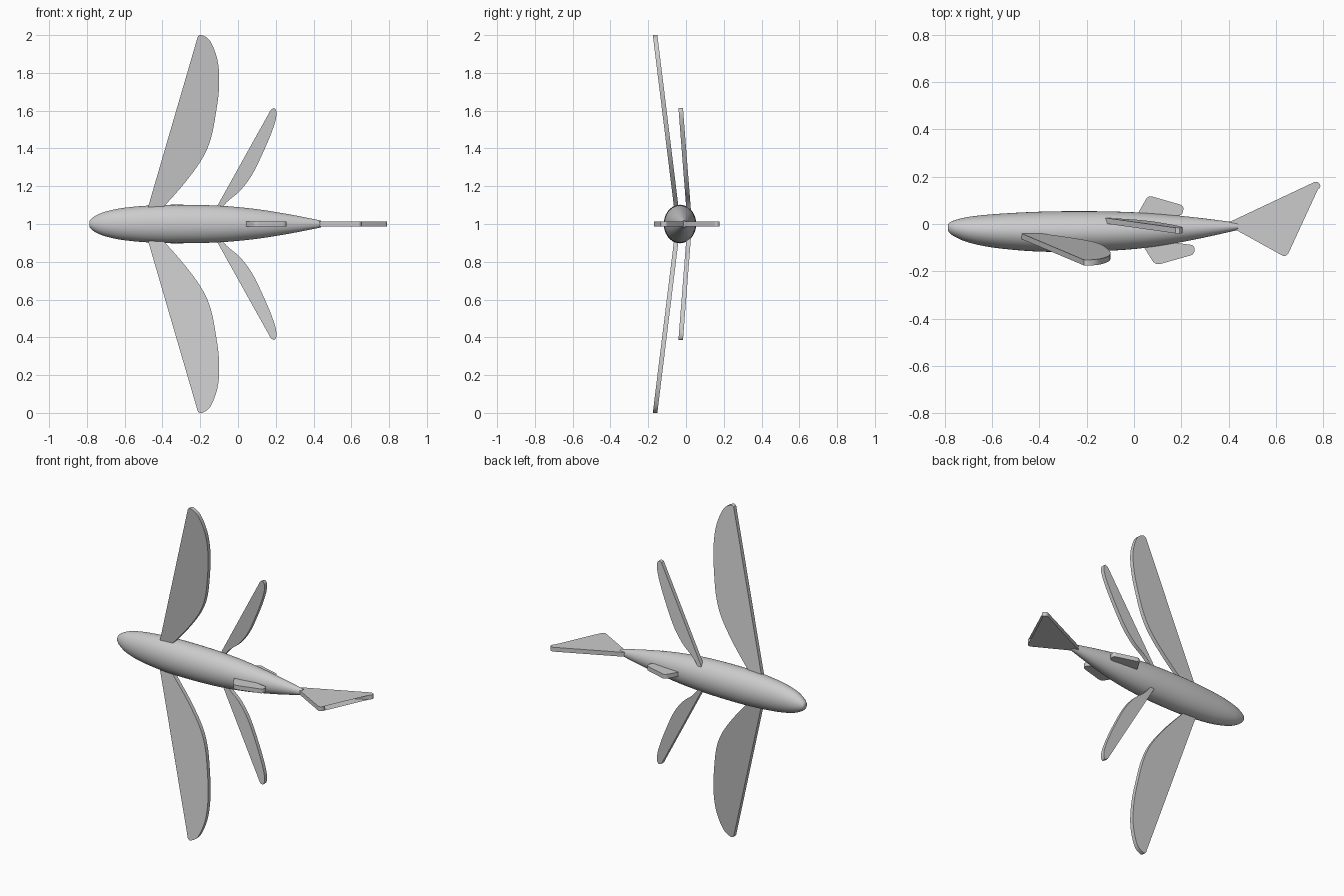
import bpy, bmesh
from math import cos, sin, tau, radians
from mathutils import Vector

if "Cube" in bpy.data.objects:
    bpy.data.objects.remove(bpy.data.objects["Cube"])


def spline(pts, steps=6):
    """Catmull-Rom curve through the points."""
    p = [Vector(q) for q in pts]
    p = [2 * p[0] - p[1]] + p + [2 * p[-1] - p[-2]]
    out = []
    for a, b, c, d in zip(p, p[1:], p[2:], p[3:]):
        for i in range(steps):
            t = i / steps
            out.append(0.5 * (2 * b + (c - a) * t + (2 * a - 5 * b + 4 * c - d) * t * t
                              + (3 * b - a - 3 * c + d) * t ** 3))
    return out + [p[-2]]


def rounded(pts, steps=6):
    """Polygon of (x, y, radius) with rounded corners."""
    out = []
    for i, (x, y, r) in enumerate(pts):
        c = Vector((x, y))
        if r == 0:
            out.append(c)
            continue
        a = c + (Vector(pts[i - 1][:2]) - c).normalized() * r
        b = c + (Vector(pts[(i + 1) % len(pts)][:2]) - c).normalized() * r
        for k in range(steps + 1):
            t = k / steps
            out.append(a * (1 - t) ** 2 + c * 2 * t * (1 - t) + b * t * t)
    return out


def loft(name, rings):
    """Closed tube through rings of equal size, capped at both ends."""
    bm = bmesh.new()
    vs = [[bm.verts.new(v) for v in ring] for ring in rings]
    n = len(vs[0])
    for a, b in zip(vs, vs[1:]):
        for i in range(n):
            j = (i + 1) % n
            bm.faces.new((a[i], a[j], b[j], b[i]))
    bm.faces.new(vs[0])
    bm.faces.new(vs[-1])
    bmesh.ops.recalc_face_normals(bm, faces=bm.faces)
    mesh = bpy.data.meshes.new(name)
    bm.to_mesh(mesh)
    bm.free()
    ob = bpy.data.objects.new(name, mesh)
    bpy.context.collection.objects.link(ob)
    bpy.ops.object.select_all(action='DESELECT')
    ob.select_set(True)
    bpy.context.view_layer.objects.active = ob
    bpy.ops.object.shade_smooth_by_angle(angle=radians(30))


# Body: stations of x, centre y, half width in y, half height in z
stations = spline([
    (-0.787, -0.015, 0.012, 0.013), (-0.78, -0.016, 0.022, 0.024), (-0.755, -0.019, 0.036, 0.043),
    (-0.70, -0.024, 0.054, 0.066), (-0.60, -0.029, 0.070, 0.086), (-0.45, -0.032, 0.082, 0.099),
    (-0.30, -0.032, 0.086, 0.102), (-0.10, -0.030, 0.083, 0.097), (0.08, -0.026, 0.071, 0.081),
    (0.25, -0.019, 0.048, 0.055), (0.38, -0.013, 0.026, 0.030), (0.44, -0.010, 0.015, 0.018)])
loft("body", [[(x, c + ry * cos(tau * k / 40), 1 + rz * sin(tau * k / 40)) for k in range(40)]
              for x, c, ry, rz in stations])

# Paired fins: outline in x and height from the body axis, with a sideways tilt
wing = [Vector((-0.49, 0.04)), Vector((-0.476, 0.09))] + spline([
    (-0.212, 0.995), (-0.19, 1.0), (-0.145, 0.965), (-0.107, 0.86), (-0.10, 0.73), (-0.115, 0.60),
    (-0.143, 0.455), (-0.19, 0.345), (-0.28, 0.22), (-0.385, 0.10), (-0.44, 0.04)])
pelvic = [Vector((-0.14, 0.04)), Vector((-0.11, 0.095))] + spline([
    (0.175, 0.607), (0.195, 0.612), (0.204, 0.58), (0.187, 0.51), (0.138, 0.39), (0.074, 0.26),
    (0.01, 0.175), (-0.06, 0.115), (-0.12, 0.04)])
for part, outline, y0, slope in (("wing_fin", wing, -0.053, -0.123),
                                 ("pelvic_fin", pelvic, 0.012, -0.078)):
    for side, s in (("left", 1), ("right", -1)):
        loft(f"{part}_{side}", [[(x, y0 + slope * (h - 0.1) + dy, 1 + s * h) for x, h in outline]
                                for dy in (-0.012, 0.012)])

# Centre-plane fins: rounded outlines in x and y
flat_fins = {
    "dorsal_fin": [(0.0, 0.01, 0), (0.017, 0.046, 0), (0.06, 0.121, 0.02), (0.213, 0.077, 0.02),
                   (0.203, 0.038, 0.012), (0.13, 0.03, 0), (0.13, 0.0, 0)],
    "anal_fin": [(0.02, -0.05, 0), (0.04, -0.095, 0), (0.09, -0.175, 0.025), (0.257, -0.128, 0.02),
                 (0.255, -0.09, 0.015), (0.18, -0.08, 0), (0.18, -0.04, 0)],
    "tail_fin": [(0.39, -0.01, 0), (0.405, 0.009, 0), (0.777, 0.184, 0.02), (0.793, 0.157, 0.016),
                 (0.535, -0.014, 0), (0.662, -0.108, 0.018), (0.643, -0.142, 0.022),
                 (0.435, -0.027, 0)],
}
for name, pts in flat_fins.items():
    loft(name, [[(x, y, 1 + dz) for x, y in rounded(pts)] for dz in (-0.013, 0.013)])
